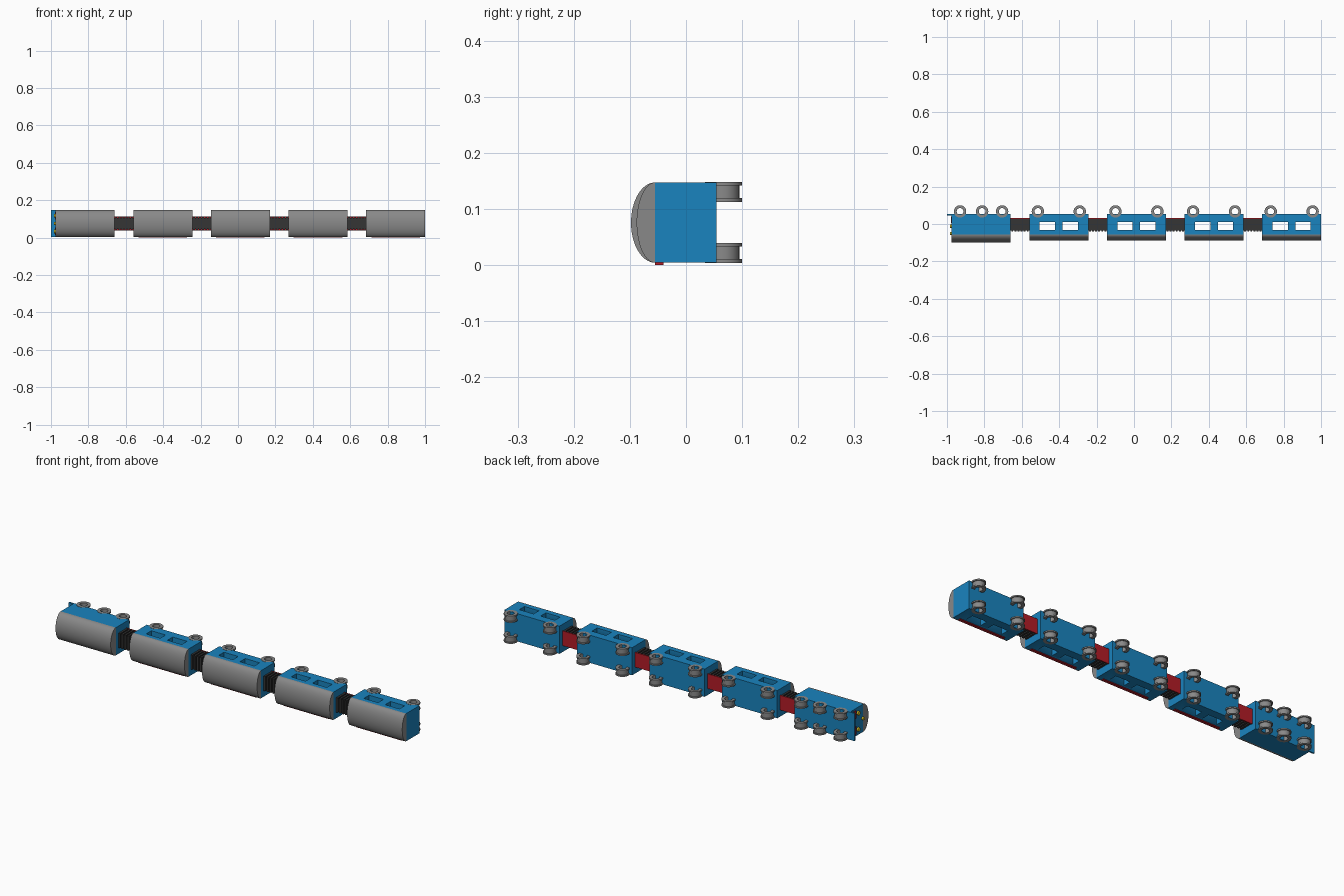
import bpy, bmesh, math
from mathutils import Matrix

if "Cube" in bpy.data.objects:
    bpy.data.objects.remove(bpy.data.objects["Cube"])


def material(name, r, g, b):
    m = bpy.data.materials.new(name)
    m.use_nodes = True
    m.diffuse_color = (r, g, b, 1)
    m.node_tree.nodes["Principled BSDF"].inputs["Base Color"].default_value = (r, g, b, 1)
    return m


BLUE = material("blue", 0.01, 0.23, 0.52)
RED = material("red", 0.45, 0.012, 0.02)
GREY = material("grey", 0.25, 0.25, 0.25)
DARK = material("dark_grey", 0.035, 0.035, 0.035)
YELLOW = material("yellow", 0.8, 0.6, 0.02)

Z0, Z1 = 0.004, 0.147
ZMID = (Z0 + Z1) / 2
EAVE, FLOOR = -0.055, 0.054
CAR_LEN = 0.315
PITCH = 0.415
FIRST = -0.817


def finish(bm, name, mat):
    bmesh.ops.recalc_face_normals(bm, faces=bm.faces)
    me = bpy.data.meshes.new(name)
    bm.to_mesh(me)
    bm.free()
    me.materials.append(mat)
    me.shade_smooth()
    me.set_sharp_from_angle(angle=math.radians(35))
    ob = bpy.data.objects.new(name, me)
    bpy.context.collection.objects.link(ob)
    return ob


def add_box(bm, x0, x1, y0, y1, z0, z1):
    mat = Matrix.Translation(((x0 + x1) / 2, (y0 + y1) / 2, (z0 + z1) / 2))
    mat = mat @ Matrix.Diagonal((x1 - x0, y1 - y0, z1 - z0, 1))
    bmesh.ops.create_cube(bm, size=1, matrix=mat)


def box(name, mat, *bounds):
    bm = bmesh.new()
    add_box(bm, *bounds)
    return finish(bm, name, mat)


def roof(name, x0, x1, rise):
    # Half ellipse swept along the car
    bm = bmesh.new()
    n = 32
    ring = []
    for i in range(n + 1):
        a = math.pi * i / n
        ring.append(bm.verts.new((x0, EAVE - rise * math.sin(a),
                                  ZMID + (Z1 - Z0) / 2 * math.cos(a))))
    face = bm.faces.new(ring)
    out = bmesh.ops.extrude_face_region(bm, geom=[face])["geom"]
    bmesh.ops.translate(bm, vec=(x1 - x0, 0, 0),
                        verts=[v for v in out if isinstance(v, bmesh.types.BMVert)])
    return finish(bm, name, GREY)


def wheel(name, x, zc):
    # Flanged ring with a tread groove and an open centre, lathed about z
    profile = [(0.018, -0.0178), (0.033, -0.0178), (0.033, -0.011), (0.028, -0.011),
               (0.028, 0.011), (0.033, 0.011), (0.033, 0.0178), (0.018, 0.0178)]
    bm = bmesh.new()
    n = 32
    rings = [[bm.verts.new((x + r * math.cos(2 * math.pi * i / n),
                            0.067 + r * math.sin(2 * math.pi * i / n), zc + h))
              for i in range(n)] for r, h in profile]
    for a, b in zip(rings, rings[1:] + rings[:1]):
        for i in range(n):
            j = (i + 1) % n
            bm.faces.new((a[i], a[j], b[j], b[i]))
    return finish(bm, name, GREY)


def cut_windows(body, xc):
    # Two openings straight through the car
    bm = bmesh.new()
    for s in (-1, 1):
        add_box(bm, xc + s * 0.061 - 0.041, xc + s * 0.061 + 0.041, -0.031, 0.012, -0.1, 0.3)
    cutter = finish(bm, "window_cutter", BLUE)
    cutter.hide_render = True
    mod = body.modifiers.new("windows", "BOOLEAN")
    mod.operation = "DIFFERENCE"
    mod.solver = "EXACT"
    mod.object = cutter
    bpy.context.view_layer.objects.active = body
    bpy.ops.object.modifier_apply(modifier=mod.name)
    bpy.data.objects.remove(cutter)


def coupling(name, x0, x1):
    # Ribbed bellows with a red floor plate
    bm = bmesh.new()
    add_box(bm, x0, x1, -0.034, 0.026, 0.046, 0.106)
    ribs = 6
    step = (x1 - x0) / ribs
    for i in range(ribs):
        x = x0 + step * i
        add_box(bm, x + step * 0.2, x + step * 0.8, -0.04, 0.028, 0.038, 0.114)
    finish(bm, name + "_bellows", DARK)
    box(name + "_floor", RED, x0, x1, 0.026, 0.031, 0.038, 0.114)


# Cars, the first one being the engine
for k in range(5):
    xc = FIRST + PITCH * k
    x0, x1 = xc - CAR_LEN / 2, xc + CAR_LEN / 2
    name = "engine" if k == 0 else f"carriage_{k}"
    body = box(name + "_body", BLUE, x0, x1, EAVE, FLOOR, Z0, Z1)
    roof(name + "_roof", x0, x1, 0.043 if k == 0 else 0.033)
    if k:
        cut_windows(body, xc)
        box(name + "_side_stripe", RED, xc - 0.13, xc + 0.13, -0.055, -0.04, 0, Z0 + 0.001)
        coupling(f"coupling_{k}", x0 - PITCH + CAR_LEN, x0)
    for i, dx in enumerate((-0.113, 0.005, 0.112) if k == 0 else (-0.112, 0.112)):
        for side, zc in (("lower", 0.0215), ("upper", 0.1302)):
            wheel(f"{name}_wheel_{i}_{side}", xc + dx, zc)

# Engine nose: buffer plate, red panels and lamps
nose = FIRST - CAR_LEN / 2
box("buffer_plate", BLUE, -1, nose + 0.005, 0.046, FLOOR, Z0, Z1)
for s, side in ((-1, "lower"), (1, "upper")):
    zc = ZMID + s * 0.042
    box(f"nose_panel_{side}", RED, nose - 0.004, nose + 0.002, 0.005, 0.04, zc - 0.02, zc + 0.02)
    bm = bmesh.new()
    turn = Matrix.Translation((nose - 0.002, -0.012, zc)) @ Matrix.Rotation(math.pi / 2, 4, "Y")
    bmesh.ops.create_cone(bm, cap_ends=True, segments=24, radius1=0.01, radius2=0.01,
                          depth=0.012, matrix=turn)
    finish(bm, f"lamp_{side}", YELLOW)
bm = bmesh.new()
turn = Matrix.Translation((nose - 0.002, -0.05, ZMID)) @ Matrix.Rotation(math.pi / 2, 4, "Y")
bmesh.ops.create_cone(bm, cap_ends=True, segments=24, radius1=0.008, radius2=0.008,
                      depth=0.012, matrix=turn)
finish(bm, "top_lamp", YELLOW)
